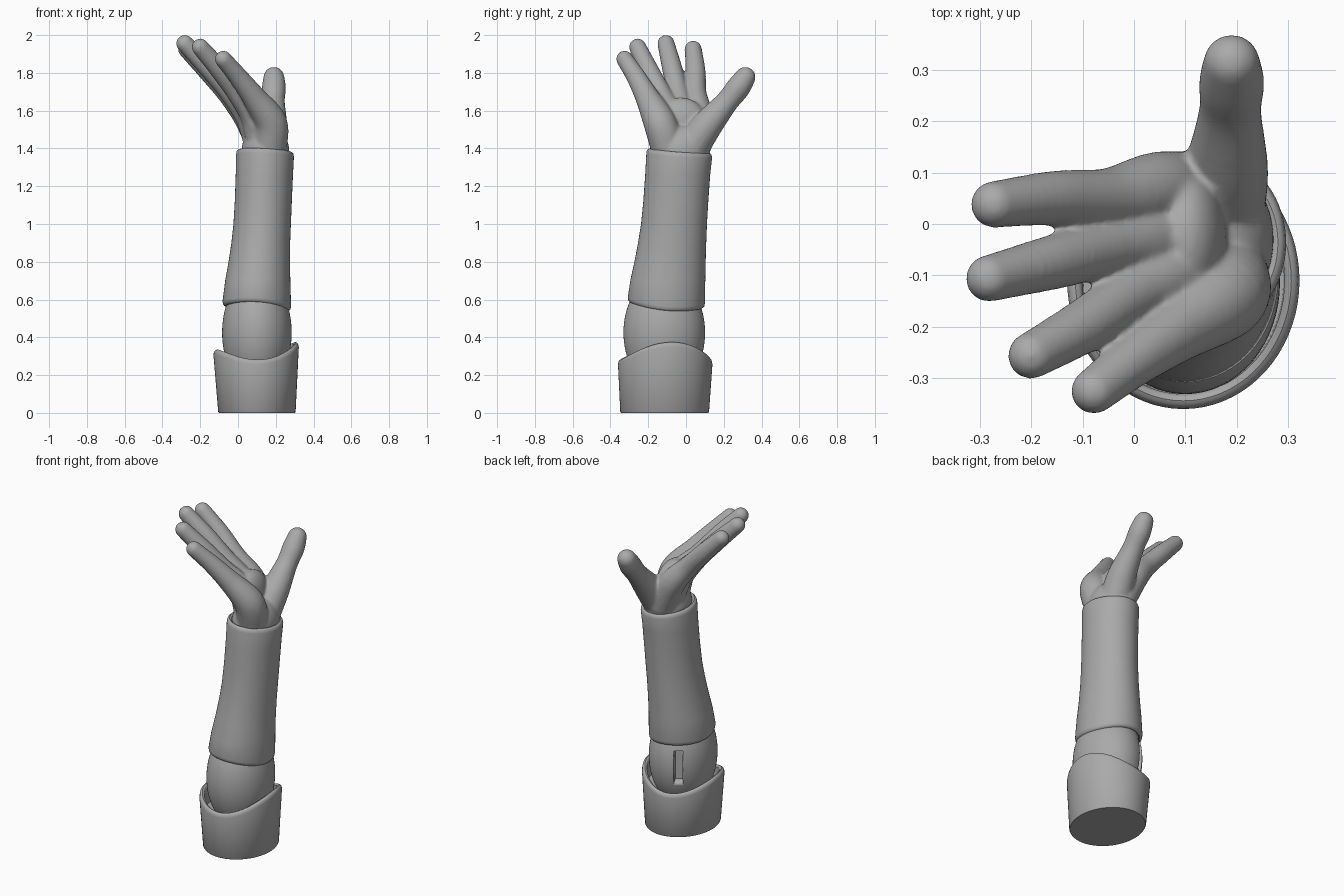
import bpy, bmesh
from math import sin, cos, pi, radians
from mathutils import Vector, Matrix

if "Cube" in bpy.data.objects:
    bpy.data.objects.remove(bpy.data.objects["Cube"])

grey = bpy.data.materials.new("plain_grey")
grey.use_nodes = True
grey.diffuse_color = (0.4, 0.4, 0.4, 1)
grey.node_tree.nodes["Principled BSDF"].inputs["Base Color"].default_value = grey.diffuse_color


def finish(name, bm, angle=40):
    mesh = bpy.data.meshes.new(name)
    bmesh.ops.recalc_face_normals(bm, faces=bm.faces)
    bm.to_mesh(mesh)
    bm.free()
    mesh.materials.append(grey)
    obj = bpy.data.objects.new(name, mesh)
    bpy.context.collection.objects.link(obj)
    bpy.ops.object.select_all(action="DESELECT")
    obj.select_set(True)
    bpy.context.view_layer.objects.active = obj
    bpy.ops.object.shade_smooth_by_angle(angle=radians(angle))
    return obj


def loft(name, rings, sides=72):
    """Ring = (x min, x max, y min, y max, inset, height as a function of angle)."""
    bm = bmesh.new()
    loops = []
    for x0, x1, y0, y1, inset, height in rings:
        loop = []
        for i in range(sides):
            a = 2 * pi * i / sides
            loop.append(bm.verts.new(((x0 + x1) / 2 + ((x1 - x0) / 2 - inset) * cos(a),
                                      (y0 + y1) / 2 + ((y1 - y0) / 2 - inset) * sin(a),
                                      height(a))))
        loops.append(loop)
    for low, high in zip(loops, loops[1:]):
        for i in range(sides):
            j = (i + 1) % sides
            bm.faces.new((low[i], low[j], high[j], high[i]))
    bm.faces.new(loops[0])
    bm.faces.new(loops[-1])
    return finish(name, bm)


def level(z):
    return lambda a: z


def lip(box, rim, up, depth):
    """Rounded rim running from the outer wall to an inner floor."""
    steps = [(0, .025), (.003, .010), (.009, .003), (.016, 0), (.023, .003), (.029, .010), (.031, depth)]
    return [(*box, inset, lambda a, d=drop: rim(a) - up * d) for inset, drop in steps]


# Upper arm cup with a saddle-shaped rim
def cup_rim(a):
    return .28 + .075 * cos(a - radians(10)) ** 2 + .02 * cos(a)


loft("upper_arm_cup",
     [(-.105, .305, -.348, .122, .004, level(0)), (-.105, .305, -.348, .122, 0, level(.006))]
     + lip((-.13, .322, -.36, .14), cup_rim, 1, .12))


# Forearm sleeve with rounded rims at both ends
def sleeve_bottom(a):
    return .561 - .0125 * cos(a) - .015 * sin(a) - .009 * cos(2 * a)


def sleeve_top(a):
    return 1.388 - .007 * cos(a) - .012 * sin(a)


walls = [(-.068, .277, -.295, .102, .70), (-.05, .275, -.273, .104, .80),
         (-.035, .276, -.254, .107, .90), (-.024, .28, -.238, .111, 1.0),
         (-.017, .285, -.226, .118, 1.12), (-.012, .291, -.216, .128, 1.26)]
loft("forearm_sleeve",
     lip((-.082, .281, -.308, .1), sleeve_bottom, -1, .1)[::-1]
     + [(*w[:4], 0, level(w[4])) for w in walls]
     + lip((-.01, .296, -.21, .138), sleeve_top, 1, .1))

# Elbow ball with a hinge slot
center = Vector((.1, -.115, .425))
bm = bmesh.new()
bmesh.ops.create_uvsphere(bm, u_segments=64, v_segments=40, radius=1,
                          matrix=Matrix.Translation(center) @ Matrix.Diagonal((.184, .216, .31, 1)))
elbow = finish("elbow_ball", bm)
turn = radians(117)
bm = bmesh.new()
bmesh.ops.create_cube(bm, size=1, matrix=Matrix.Translation(center + Vector((cos(turn), sin(turn), 0)) * .2)
                      @ Matrix.Rotation(turn, 4, "Z") @ Matrix.Diagonal((.13, .05, .2, 1)))
cutter = finish("slot_cutter", bm)
cutter.hide_render = True
cutter.hide_viewport = True
cut = elbow.modifiers.new("slot", "BOOLEAN")
cut.operation, cut.solver, cut.object = "DIFFERENCE", "EXACT", cutter

# Hand: tapered digits (x, y, z, radius) from the wrist to the tips
digits = [
    [(.13, .05, 1.42, .085), (.05, .065, 1.57, .075), (-.05, .05, 1.69, .058),
     (-.16, .05, 1.81, .052), (-.272, .038, 1.925, .044)],
    [(.12, .0, 1.42, .085), (.06, -.02, 1.57, .075), (-.045, -.045, 1.70, .056),
     (-.16, -.075, 1.83, .052), (-.282, -.106, 1.955, .044)],
    [(.13, -.07, 1.42, .085), (.09, -.09, 1.57, .075), (.0, -.135, 1.69, .056),
     (-.1, -.2, 1.82, .051), (-.2, -.256, 1.936, .044)],
    [(.17, -.1, 1.42, .09), (.172, -.14, 1.54, .085), (.085, -.205, 1.67, .062),
     (.0, -.265, 1.78, .05), (-.078, -.325, 1.873, .043)],
    [(.165, .04, 1.42, .09), (.18, .11, 1.52, .08), (.187, .215, 1.645, .06),
     (.19, .275, 1.72, .062), (.19, .314, 1.777, .053)],
]


def blend(p, t):
    """Smooth curve through the given points, t from 0 to len(p) - 1."""
    i = min(int(t), len(p) - 2)
    f = t - i
    a, b, c, d = (Vector(p[max(0, min(k, len(p) - 1))]) for k in range(i - 1, i + 3))
    return b + (c - a) * f / 2 + (a * 2 - b * 5 + c * 4 - d) * f * f / 2 + (b * 3 - a - c * 3 + d) * f ** 3 / 2


bm = bmesh.new()
for digit in digits:
    steps = 32
    for s in range(steps + 1):
        x, y, z, r = blend(digit, s * (len(digit) - 1) / steps)
        bmesh.ops.create_uvsphere(bm, u_segments=20, v_segments=12, radius=r + .002,
                                  matrix=Matrix.Translation((x, y, z)))
# Wrist and palm mass
for place, size in [((.145, -.03, 1.38), (.127, .156, .15)), ((.1, -.03, 1.54), (.08, .14, .13))]:
    bmesh.ops.create_uvsphere(bm, u_segments=40, v_segments=24, radius=1,
                              matrix=Matrix.Translation(place) @ Matrix.Diagonal((*size, 1)))
hand = finish("hand", bm)
remesh = hand.modifiers.new("merge", "REMESH")
remesh.mode, remesh.voxel_size, remesh.use_smooth_shade = "VOXEL", .007, True
soften = hand.modifiers.new("soften", "SMOOTH")
soften.factor, soften.iterations = .5, 12
